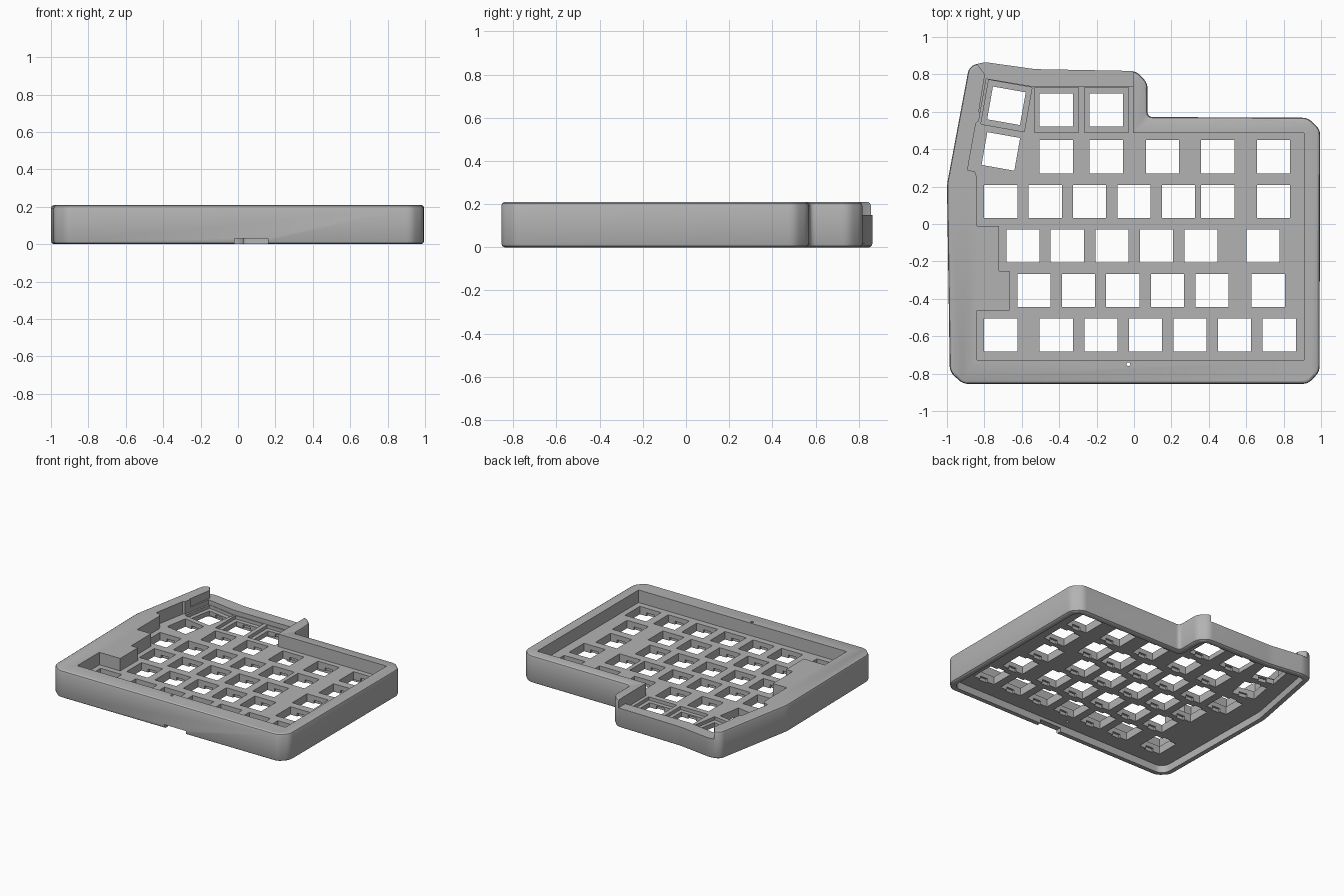
import bpy, bmesh, math
from mathutils import Vector, Matrix

if "Cube" in bpy.data.objects:
    bpy.data.objects.remove(bpy.data.objects["Cube"])

H = 0.21            # case height
PLATE_TOP, PLATE_BOTTOM = 0.115, 0.055
LOW_WALL = 0.15     # rear wall height behind the top keys
KEY = 0.178         # switch opening

grey = bpy.data.materials.new("case_grey")
grey.diffuse_color = (0.45, 0.45, 0.45, 1)
grey.use_nodes = True
grey.node_tree.nodes["Principled BSDF"].inputs["Base Color"].default_value = grey.diffuse_color


def offset(points, d):
    """Move every edge of a clockwise outline inward by d."""
    pts, out = [Vector(p) for p in points], []
    for i, p in enumerate(pts):
        a = (p - pts[i - 1]).normalized()
        b = (pts[(i + 1) % len(pts)] - p).normalized()
        na, nb = Vector((a.y, -a.x)), Vector((b.y, -b.x))
        out.append(p + (na + nb) * d / (1 + na.dot(nb)))
    return out


def fillet(points, r, steps=4):
    """Round each corner with a short curve."""
    pts, out = [Vector(p) for p in points], []
    for i, p in enumerate(pts):
        a, b = pts[i - 1] - p, pts[(i + 1) % len(pts)] - p
        k = min(r, a.length * 0.45, b.length * 0.45)
        s, e = p + a.normalized() * k, p + b.normalized() * k
        for j in range(steps + 1):
            t = j / steps
            out.append(s * (1 - t) ** 2 + p * 2 * t * (1 - t) + e * t * t)
    return out


def loft(bm, rings):
    """Closed solid from (outline, z) rings."""
    loops = [[bm.verts.new((p[0], p[1], z)) for p in ring] for ring, z in rings]
    n = len(loops[0])
    for lo, hi in zip(loops, loops[1:]):
        for i in range(n):
            bm.faces.new((lo[i], lo[(i + 1) % n], hi[(i + 1) % n], hi[i]))
    bm.faces.new(loops[0])
    bm.faces.new(loops[-1])


def box(bm, x, y, sx, sy, z0, z1, angle=0):
    m = (Matrix.Translation((x, y, (z0 + z1) / 2)) @ Matrix.Rotation(angle, 4, 'Z')
         @ Matrix.Diagonal((sx, sy, z1 - z0, 1)))
    bmesh.ops.create_cube(bm, size=1, matrix=m)


def finish(bm, name):
    bmesh.ops.recalc_face_normals(bm, faces=bm.faces)
    me = bpy.data.meshes.new(name)
    bm.to_mesh(me)
    bm.free()
    me.materials.append(grey)
    ob = bpy.data.objects.new(name, me)
    bpy.context.collection.objects.link(ob)
    return ob


def cut(target, bm):
    tool = finish(bm, "cutter")
    tool.hide_render = True
    mod = target.modifiers.new("cut", 'BOOLEAN')
    mod.operation, mod.solver, mod.object = 'DIFFERENCE', 'EXACT', tool
    bpy.context.view_layer.objects.active = target
    bpy.ops.object.modifier_apply(modifier=mod.name)
    bpy.data.objects.remove(tool)


# Case body: clockwise outline with chamfered corners
outline = [(-0.80, 0.866), (-0.53, 0.828), (0.01, 0.818), (0.072, 0.755), (0.072, 0.572),
           (0.93, 0.568), (0.995, 0.505), (0.992, -0.79), (0.93, -0.855), (-0.915, -0.855),
           (-0.985, -0.79), (-1.0, 0.21), (-0.885, 0.825), (-0.86, 0.85)]
bm = bmesh.new()
loft(bm, [(fillet(offset(outline, d), 0.03), z)
          for d, z in ((0.014, 0), (0.004, 0.006), (0, 0.016), (0, H - 0.016), (0.004, H - 0.006), (0.014, H))])
case = finish(bm, "keyboard_case")

# Well above the key plate, stepped along its left side
well = [(-0.79, 0.775), (-0.55, 0.735), (-0.005, 0.735), (-0.005, 0.487), (0.908, 0.487),
        (0.908, -0.728), (-0.84, -0.728), (-0.84, -0.463), (-0.665, -0.463), (-0.665, -0.25),
        (-0.722, -0.25), (-0.722, -0.01), (-0.84, -0.01), (-0.84, 0.25), (-0.85, 0.28),
        (-0.89, 0.29), (-0.845, 0.54), (-0.83, 0.55)]
bm = bmesh.new()
loft(bm, [(well, PLATE_TOP), (well, 0.3)])
cut(case, bm)

# Lowered rear wall
rear = [(-0.85, 0.95), (-0.005, 0.95), (-0.005, 0.6), (-0.83, 0.6), (-0.797, 0.80), (-0.835, 0.85)]
bm = bmesh.new()
loft(bm, [(rear, LOW_WALL), (rear, 0.3)])
cut(case, bm)

# Recess under the plate
under = fillet(offset(outline, 0.045), 0.03)
bm = bmesh.new()
loft(bm, [(under, -0.1), (under, PLATE_BOTTOM)])
cut(case, bm)

# Switch positions: row height and column centres, then two tilted keys
rows = [(0.61, (-0.415, -0.148)),
        (0.36, (-0.415, -0.148, 0.152, 0.447, 0.746)),
        (0.12, (-0.712, -0.475, -0.238, 0, 0.238, 0.447, 0.746)),
        (-0.118, (-0.594, -0.357, -0.118, 0.12, 0.358, 0.69)),
        (-0.356, (-0.535, -0.297, -0.06, 0.179, 0.417, 0.717)),
        (-0.593, (-0.712, -0.415, -0.176, 0.061, 0.299, 0.537, 0.776))]
tilt = math.radians(-10)
keys = [(x, y, 0) for y, xs in rows for x in xs] + [(-0.682, 0.632, tilt), (-0.712, 0.388, tilt)]

# Shallow pockets around the three rear keys
bm = bmesh.new()
for x, y, a in keys:
    if y > 0.5:
        box(bm, x, y, 0.235, 0.24, 0.09, 0.14, a)
cut(case, bm)

# Switch openings and the small reset hole
bm = bmesh.new()
for x, y, a in keys:
    box(bm, x, y, KEY, KEY, 0.0, 0.3, a)
bmesh.ops.create_cone(bm, cap_ends=True, segments=16, radius1=0.01, radius2=0.01, depth=1,
                      matrix=Matrix.Translation((-0.03, -0.75, 0)))
cut(case, bm)

# Clip notches under the plate on two sides of each opening
bm = bmesh.new()
for x, y, a in keys:
    box(bm, x, y, 0.065, KEY + 0.03, 0.04, 0.08, a)
cut(case, bm)

# Cable slot in the front rim
bm = bmesh.new()
box(bm, 0.07, -0.85, 0.18, 0.2, -0.05, 0.03)
cut(case, bm)

bpy.ops.object.select_all(action='DESELECT')
case.select_set(True)
bpy.context.view_layer.objects.active = case
bpy.ops.object.shade_smooth_by_angle(angle=math.radians(30))
